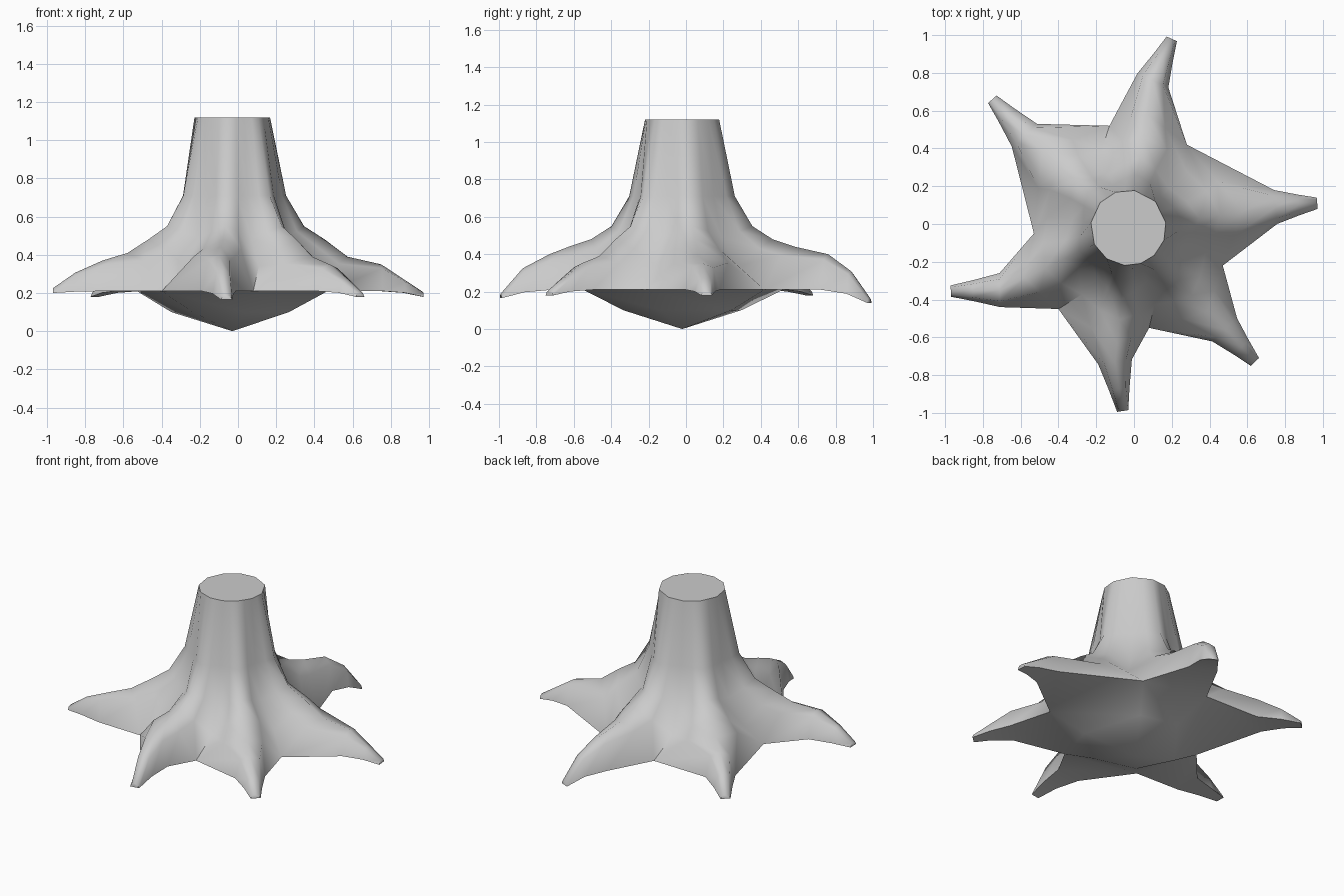
import bpy, bmesh, math
from mathutils import Vector

cube = bpy.data.objects.get("Cube")
if cube:
    bpy.data.objects.remove(cube, do_unlink=True)

GREY = (0.6, 0.6, 0.6, 1)
wood = bpy.data.materials.new("grey wood")
wood.use_nodes = True
wood.diffuse_color = GREY
wood.node_tree.nodes["Principled BSDF"].inputs["Base Color"].default_value = GREY

AXIS = Vector((-0.03, -0.02, 0))
RIM_Z = 0.21
# Roots, counter-clockwise: knee (x, y, crest height) and tip (x, y, height)
ROOTS = [
    ((0.75, 0.09, 0.35), (0.97, 0.11, 0.18)),
    ((0.10, 0.76, 0.40), (0.20, 0.98, 0.14)),
    ((-0.58, 0.47, 0.37), (-0.75, 0.66, 0.18)),
    ((-0.71, -0.35, 0.37), (-0.97, -0.355, 0.20)),
    ((-0.10, -0.73, 0.40), (-0.06, -0.99, 0.165)),
    ((0.48, -0.56, 0.35), (0.64, -0.73, 0.18)),
]
# Rim of the hollow that follows each root
HOLLOWS = [(0.28, 0.42), (-0.13, 0.52), (-0.53, -0.05),
           (-0.40, -0.45), (0.08, -0.55), (0.47, -0.22)]
# Radius and height down the crests and down the hollows
CREST = [(0.2, 1.12), (0.285, 0.71), (0.38, 0.55), (0.49, 0.48)]
CREASE = [(0.2, 1.12), (0.24, 0.71), (0.30, 0.49), (0.43, 0.34)]
# Shoulder of each cross-section: share of the way to the crest, across and up
SHOULDER = [(0.5, 0.5), (0.5, 0.5), (0.5, 0.55), (0.5, 0.65),
            (0.55, 0.8), (0.35, 0.85), (0.35, 0.85), (0.35, 0.8)]

bm = bmesh.new()


def direction(x, y):
    """Level unit vector from the trunk axis toward a point."""
    return (Vector((x, y, 0)) - AXIS).normalized()


def outward(way, radius, z):
    """Point at a radius from the trunk axis and a height."""
    return AXIS + way * radius + Vector((0, 0, z))


# Shared creases between neighbouring roots, from the trunk top to the rim
ways = [direction(*knee[:2]) for knee, tip in ROOTS]
creases = []
for i, h in enumerate(HOLLOWS):
    middle = (ways[i] + ways[(i + 1) % len(ways)]).normalized()
    line = [bm.verts.new(outward(middle, r, z)) for r, z in CREASE]
    line.append(bm.verts.new((h[0], h[1], RIM_Z)))
    creases.append(line)

top_ring = []
for i, (knee, tip) in enumerate(ROOTS):
    right, left = creases[i - 1], creases[i]
    knee, tip = Vector(knee), Vector(tip)
    # Crest and foot points for every cross-section
    sections = []
    for k, (r, z) in enumerate(CREST):
        sections.append((right[k], outward(ways[i], r, z), left[k]))
    sections.append((right[4], outward(ways[i], 0.61, knee.z + 0.04), left[4]))
    run = Vector((tip.x - knee.x, tip.y - knee.y, 0)).normalized()
    side = Vector((-run.y, run.x, 0))
    lift = (knee.z - 0.35) * 0.8
    for t, width, rise in ((0, 0.09, 0), (0.55, 0.055, lift), (1, 0.03, 0)):
        crest = knee.lerp(tip + Vector((0, 0, 0.025)), t)
        crest.z += rise
        foot = crest.copy()
        foot.z = RIM_Z + (tip.z - RIM_Z) * t * t
        sections.append((bm.verts.new(foot - side * width), crest,
                         bm.verts.new(foot + side * width)))
    # Rounded shoulders between the foot and the crest
    rows = []
    for k, (a, crest, b) in enumerate(sections):
        across, up = SHOULDER[k]
        c = bm.verts.new(crest)
        shoulders = []
        for v in (a, b):
            p = v.co.lerp(crest, across)
            if 0 < k < 4:
                p = outward(direction(p.x, p.y), (CREST[k][0] + CREASE[k][0]) / 2, 0)
            p.z = v.co.z + (crest.z - v.co.z) * up
            shoulders.append(bm.verts.new(p))
        rows.append([a, shoulders[0], c, shoulders[1], b])
    for upper, lower in zip(rows, rows[1:]):
        for j in range(4):
            bm.faces.new((upper[j], lower[j], lower[j + 1], upper[j + 1]))
    # Underside and blunt end of the root
    for upper, lower in zip(rows[4:], rows[5:]):
        bm.faces.new((upper[0], upper[4], lower[4], lower[0]))
    bm.faces.new(rows[-1])
    top_ring += rows[0][:4]

# Sawn top
bm.faces.new(top_ring)

# Bowl-shaped earth side underneath
apex = bm.verts.new((AXIS.x, AXIS.y, 0))
ring = [bm.verts.new(outward(direction(*h), 0.32, 0.1)) for h in HOLLOWS]
for i in range(len(ring)):
    bm.faces.new((creases[i - 1][4], creases[i][4], ring[i], ring[i - 1]))
    bm.faces.new((ring[i - 1], ring[i], apex))

bmesh.ops.recalc_face_normals(bm, faces=bm.faces[:])
mesh = bpy.data.meshes.new("tree_stump")
bm.to_mesh(mesh)
bm.free()
mesh.materials.append(wood)

stump = bpy.data.objects.new("tree_stump", mesh)
bpy.context.collection.objects.link(stump)
bpy.ops.object.select_all(action="DESELECT")
stump.select_set(True)
bpy.context.view_layer.objects.active = stump
bpy.ops.object.shade_smooth_by_angle(angle=math.radians(70))
